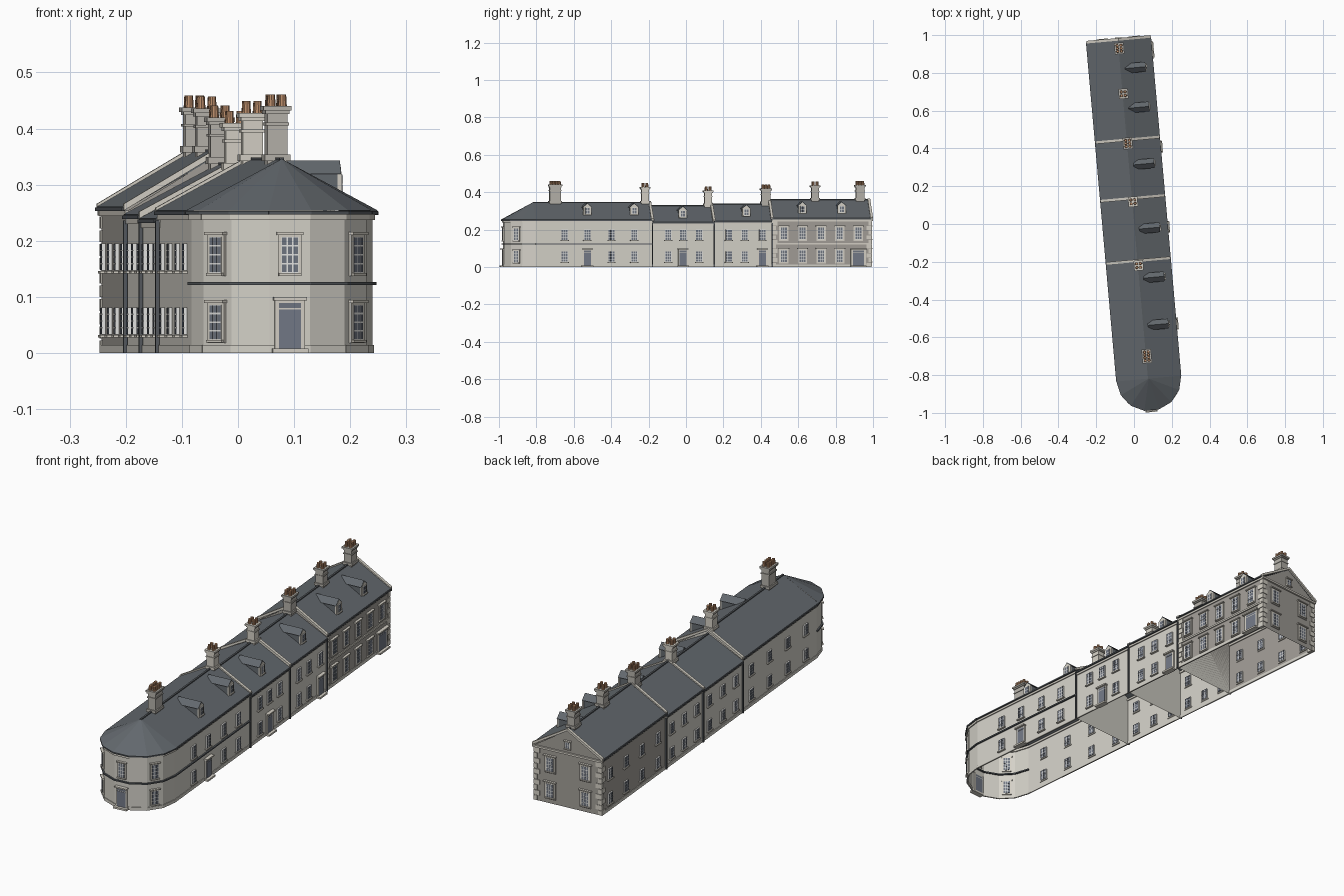
import bpy, bmesh, math
from mathutils import Matrix, Vector

if "Cube" in bpy.data.objects:
    bpy.data.objects.remove(bpy.data.objects["Cube"])

TURN = Matrix.Rotation(math.radians(5.1), 4, "Z")   # whole terrace sits askew
CX, W, BOW_Y, SIDES = 0.005, 0.162, -0.822, 7
COLOURS = {
    "cream_render": (0.66, 0.64, 0.58), "grey_stone": (0.36, 0.34, 0.31),
    "slate": (0.125, 0.14, 0.155), "pale_trim": (0.66, 0.63, 0.56),
    "lead": (0.09, 0.10, 0.11), "glass": (0.16, 0.18, 0.22),
    "white_paint": (0.78, 0.78, 0.76), "door_blue_grey": (0.17, 0.19, 0.24),
    "terracotta": (0.50, 0.27, 0.15), "chimney_stone": (0.46, 0.44, 0.40),
}
mats = {}
for name, rgb in COLOURS.items():
    m = bpy.data.materials.new(name)
    m.use_nodes = True
    m.diffuse_color = (*rgb, 1)
    bsdf = m.node_tree.nodes["Principled BSDF"]
    bsdf.inputs["Base Color"].default_value = (*rgb, 1)
    bsdf.inputs["Roughness"].default_value = 0.8
    mats[name] = m

parts = {}


def mesh(name, mat):
    return parts.setdefault(name, (bmesh.new(), mat))[0]


def box(name, mat, centre, size, frame=Matrix()):
    bmesh.ops.create_cube(mesh(name, mat), size=1,
                          matrix=frame @ Matrix.Translation(centre) @ Matrix.Diagonal((*size, 1)))


def poly(name, mat, pts):
    bm = mesh(name, mat)
    bm.faces.new([bm.verts.new(p) for p in pts])


def prism(name, mat, profile, y0, y1, frame=Matrix()):
    """Closed prism: an x-z profile swept along y."""
    bm = mesh(name, mat)
    a, b = ([bm.verts.new(frame @ Vector((x, y, z))) for x, z in profile] for y in (y0, y1))
    bm.faces.new(a)
    bm.faces.new(b[::-1])
    for i in range(len(a)):
        j = (i + 1) % len(a)
        bm.faces.new((a[j], a[i], b[i], b[j]))


def wall_frame(x, y, degrees):
    """Local x runs along the wall, local -y points outward."""
    return Matrix.Translation((x, y, 0)) @ Matrix.Rotation(math.radians(degrees), 4, "Z")


def right(y):
    return wall_frame(CX + W, y, 90)


def left(y):
    return wall_frame(CX - W, y, -90)


def bow(angle):
    apothem = W * math.cos(math.pi / SIDES / 2)
    return wall_frame(CX, BOW_Y, angle) @ Matrix.Translation((0, -apothem, 0))


def window(f, z, w=0.034, h=0.056, surround=0.0, cols=3, rows=4):
    if surround:
        box("window_surrounds", "pale_trim", (0, 0, z), (w + surround, 0.010, h + surround), f)
        box("window_surrounds", "pale_trim", (0, -0.004, z + h / 2 + surround / 2),
            (w + surround * 1.5, 0.014, 0.005), f)
    box("window_sills", "pale_trim", (0, -0.003, z - h / 2 - 0.003), (w + 0.010, 0.014, 0.005), f)
    box("window_frames", "white_paint", (0, 0, z), (w, 0.012, h), f)
    pw, ph = w / cols, h / rows
    for i in range(cols):
        for j in range(rows):
            box("window_panes", "glass",
                ((i + 0.5) * pw - w / 2, 0, z + (j + 0.5) * ph - h / 2),
                (pw * 0.78, 0.0135, ph * 0.82), f)


def door(f, w=0.038, trim=0.014):
    box("door_surrounds", "pale_trim", (0, 0, 0.048), (w + trim, 0.012, 0.096), f)
    box("door_hoods", "pale_trim", (0, -0.006, 0.097), (w + trim * 1.4, 0.020, 0.006), f)
    box("doors", "door_blue_grey", (0, 0, 0.043), (w, 0.014, 0.070), f)
    box("door_fanlights", "glass", (0, 0, 0.085), (w, 0.014, 0.009), f)
    box("door_steps", "pale_trim", (0, -0.009, 0.004), (w + 0.024, 0.022, 0.008), f)


def house(name, mat, y0, y1, eave, ridge, front_end=True):
    L, R = CX - W, CX + W
    for x in (L, R):
        poly(name + "_walls", mat, [(x, y0, 0), (x, y1, 0), (x, y1, eave), (x, y0, eave)])
    for y in ([y0, y1] if front_end else [y1]):
        poly(name + "_walls", mat,
             [(L, y, 0), (R, y, 0), (R, y, eave), (CX, y, ridge - 0.006), (L, y, eave)])
    e = W + 0.008
    prism(name + "_roof", "slate",
          [(CX - e, eave), (CX, ridge - 0.008), (CX + e, eave), (CX + e, eave + 0.007),
           (CX, ridge), (CX - e, eave + 0.007)], y0, y1)
    box("ridge_capping", "lead", (CX, (y0 + y1) / 2, ridge), (0.008, y1 - y0, 0.005))
    for s in (-1, 1):
        box("eaves_cornices", "pale_trim", (CX + s * W, (y0 + y1) / 2, eave - 0.005), (0.010, y1 - y0, 0.010))
        box("gutters", "lead", (CX + s * e, (y0 + y1) / 2, eave + 0.002), (0.006, y1 - y0, 0.006))
        box("plinths", mat, (CX + s * W, (y0 + y1) / 2, 0.007), (0.006, y1 - y0, 0.014))


def coping(y, eave, ridge):
    e = W + 0.008
    prism("roof_copings", "pale_trim",
          [(CX - e, eave), (CX, ridge - 0.004), (CX + e, eave), (CX + e, eave + 0.012),
           (CX, ridge + 0.007), (CX - e, eave + 0.012)], y - 0.007, y + 0.007)


def dormer(y, base):
    # gabled dormer with a slated roof and pale front, facing right
    f = Matrix.Translation((CX, y, base))
    x = 0.125
    box("dormer_cheeks", "slate", (x - 0.045, 0, 0.020), (0.09, 0.040, 0.044), f)
    turn = f @ Matrix.Rotation(math.radians(90), 4, "Z")
    prism("dormer_roofs", "slate", [(-0.026, 0.040), (0.026, 0.040), (0, 0.064)], -x - 0.004, -0.02, turn)
    prism("dormer_fronts", "pale_trim", [(-0.022, -0.002), (0.022, -0.002), (0.022, 0.040),
                                        (0, 0.058), (-0.022, 0.040)], -x - 0.005, -x + 0.002, turn)
    window(turn @ Matrix.Translation((0, -x - 0.002, 0)), 0.022, 0.024, 0.034, 0, 2, 2)


def chimney(y, base, top, length, mat, pots):
    w, h = 0.036, top - base
    def slab(z, grow, t):
        box("chimney_bands", mat, (CX, y, z), (w + grow, length + grow, t))
    box("chimney_stacks_" + mat, mat, (CX, y, (base + top) / 2 - 0.02), (w, length, h + 0.04))
    parts.setdefault("chimney_bands_" + mat, (bmesh.new(), mat))
    for z, grow, t in ((base + 0.008, 0.010, 0.012), (top - 0.032, 0.006, 0.005),
                       (top - 0.011, 0.007, 0.006), (top - 0.004, 0.014, 0.008)):
        box("chimney_bands_" + mat, mat, (CX, y, z), (w + grow, length + grow, t))
    for i in range(pots):
        for s in (-1, 1):
            p = (CX + s * 0.010, y + ((i + 0.5) / pots - 0.5) * length, top + 0.009)
            bmesh.ops.create_cone(mesh("chimney_pots", "terracotta"), cap_ends=True, segments=10,
                                  radius1=0.008, radius2=0.0065, depth=0.024, matrix=Matrix.Translation(p))


# Four houses: name, colour, start, end, eaves, ridge
house("bow_house", "cream_render", BOW_Y, -0.195, 0.247, 0.346, False)
house("low_house", "cream_render", -0.195, 0.136, 0.233, 0.328)
house("middle_house", "cream_render", 0.136, 0.447, 0.240, 0.337)
house("end_house", "grey_stone", 0.447, 0.980, 0.254, 0.360)
coping(-0.195, 0.247, 0.346)
coping(0.136, 0.240, 0.337)
coping(0.447, 0.254, 0.360)
coping(0.981, 0.254, 0.360)

# Bowed front end: facets, bands and fan-shaped roof
def arc(radius, i, z):
    a = math.pi * i / SIDES - math.pi / 2
    return (CX + radius * math.sin(a), BOW_Y - radius * math.cos(a), z)


step = 180 / SIDES
for i in range(SIDES):
    poly("bow_walls", "cream_render", [arc(W, i, 0), arc(W, i + 1, 0), arc(W, i + 1, 0.25), arc(W, i, 0.25)])
    poly("bow_roof", "slate", [arc(W + 0.010, i, 0.254), arc(W + 0.010, i + 1, 0.254), (CX, BOW_Y, 0.346)])
    poly("bow_soffit", "pale_trim", [arc(W + 0.010, i, 0.250), arc(W + 0.010, i + 1, 0.250), (CX, BOW_Y, 0.250)])
    f = bow((i - SIDES // 2) * step)
    chord = 2 * W * math.sin(math.pi / SIDES / 2)
    for part, mat, z, h, d in (("bow_plinth", "cream_render", 0.007, 0.014, 0.006),
                               ("bow_string_course", "lead", 0.124, 0.006, 0.014),
                               ("bow_cornice", "pale_trim", 0.242, 0.010, 0.010),
                               ("bow_gutter", "lead", 0.250, 0.006, 0.020)):
        box(part, mat, (0, 0, z), (chord + d * 0.22, d, h), f)
for s in (-1, 0, 1):
    f = bow(s * 2 * step)
    window(f, 0.175, 0.030, 0.064, 0.012)
    if s:
        window(f, 0.055, 0.030, 0.062, 0.012)
door(bow(0), 0.040)

# Right-hand street side
box("side_string_course", "lead", (CX + W, (BOW_Y - 0.195) / 2, 0.124), (0.014, -0.195 - BOW_Y, 0.006))
box("end_string_course", "pale_trim", (CX + W, 0.713, 0.124), (0.010, 0.53, 0.008))
rows = (((-0.667, -0.545, -0.415, -0.293), -0.545), ((-0.111, -0.031, 0.055), -0.031),
        ((0.215, 0.300, 0.395), 0.395))
for ys, door_y in rows:
    for y in ys:
        window(right(y), 0.172)
        if y != door_y:
            window(right(y), 0.056)
    door(right(door_y))
for i in range(5):
    f = right(0.510 + i * 0.100)
    window(f, 0.180, 0.034, 0.064, 0.016)
    if i < 4:
        window(f, 0.058, 0.034, 0.064, 0.016)
    else:
        door(f, 0.060, 0.022)

# Left-hand rear side, plain windows evenly spaced
for y0, y1, n in ((-0.80, -0.195, 4), (-0.195, 0.136, 3), (0.136, 0.447, 3), (0.447, 0.98, 4)):
    for i in range(n):
        for z in (0.057, 0.171):
            window(left(y0 + (i + 0.5) * (y1 - y0) / n), z, 0.034, 0.048)

# Rear gable with pediment and quoins
gable = wall_frame(CX, 0.980, 180)
box("gable_cornice", "pale_trim", (0, -0.002, 0.250), (2 * W + 0.012, 0.012, 0.009), gable)
for x in (-0.085, 0.085):
    for z in (0.060, 0.180):
        window(gable @ Matrix.Translation((x, 0, 0)), z, 0.034, 0.062, 0.018)
window(gable, 0.288, 0.020, 0.028, 0.010, 2, 2)
for s in (-1, 1):
    for k in range(10):
        a, b = (0.030, 0.018) if k % 2 else (0.018, 0.030)
        box("quoins", "pale_trim", (CX + s * (W + 0.003 - a / 2), 0.983 - b / 2, 0.012 + k * 0.0245), (a, b, 0.021))
for k in range(10):
    box("quoins", "pale_trim", (CX + W, 0.460, 0.012 + k * 0.0245), (0.006, 0.030 if k % 2 else 0.018, 0.021))

# Drainpipes at the party walls
for y in (-0.195, 0.136, 0.447):
    for s in (-1, 1):
        box("drainpipes", "lead", (CX + s * (W + 0.005), y, 0.118), (0.007, 0.007, 0.236))

# Roof furniture
for y, base in ((-0.541, 0.279), (-0.290, 0.279), (-0.029, 0.263), (0.312, 0.271), (0.613, 0.287), (0.824, 0.287)):
    dormer(y, base)
for y, base, top, length, mat, pots in (
        (-0.703, 0.340, 0.440, 0.060, "chimney_stone", 4), (-0.221, 0.340, 0.428, 0.040, "pale_trim", 2),
        (0.118, 0.325, 0.410, 0.040, "pale_trim", 2), (0.428, 0.335, 0.420, 0.048, "chimney_stone", 3),
        (0.692, 0.355, 0.436, 0.040, "chimney_stone", 2), (0.933, 0.355, 0.438, 0.046, "chimney_stone", 3)):
    chimney(y, base, top, length, mat, pots)

# Turn every part into an object
for name, (bm, mat) in parts.items():
    bmesh.ops.remove_doubles(bm, verts=bm.verts, dist=1e-6)
    bmesh.ops.recalc_face_normals(bm, faces=bm.faces)
    data = bpy.data.meshes.new(name)
    bm.to_mesh(data)
    bm.free()
    data.materials.append(mats[mat])
    obj = bpy.data.objects.new(name, data)
    obj.matrix_world = TURN
    bpy.context.collection.objects.link(obj)
